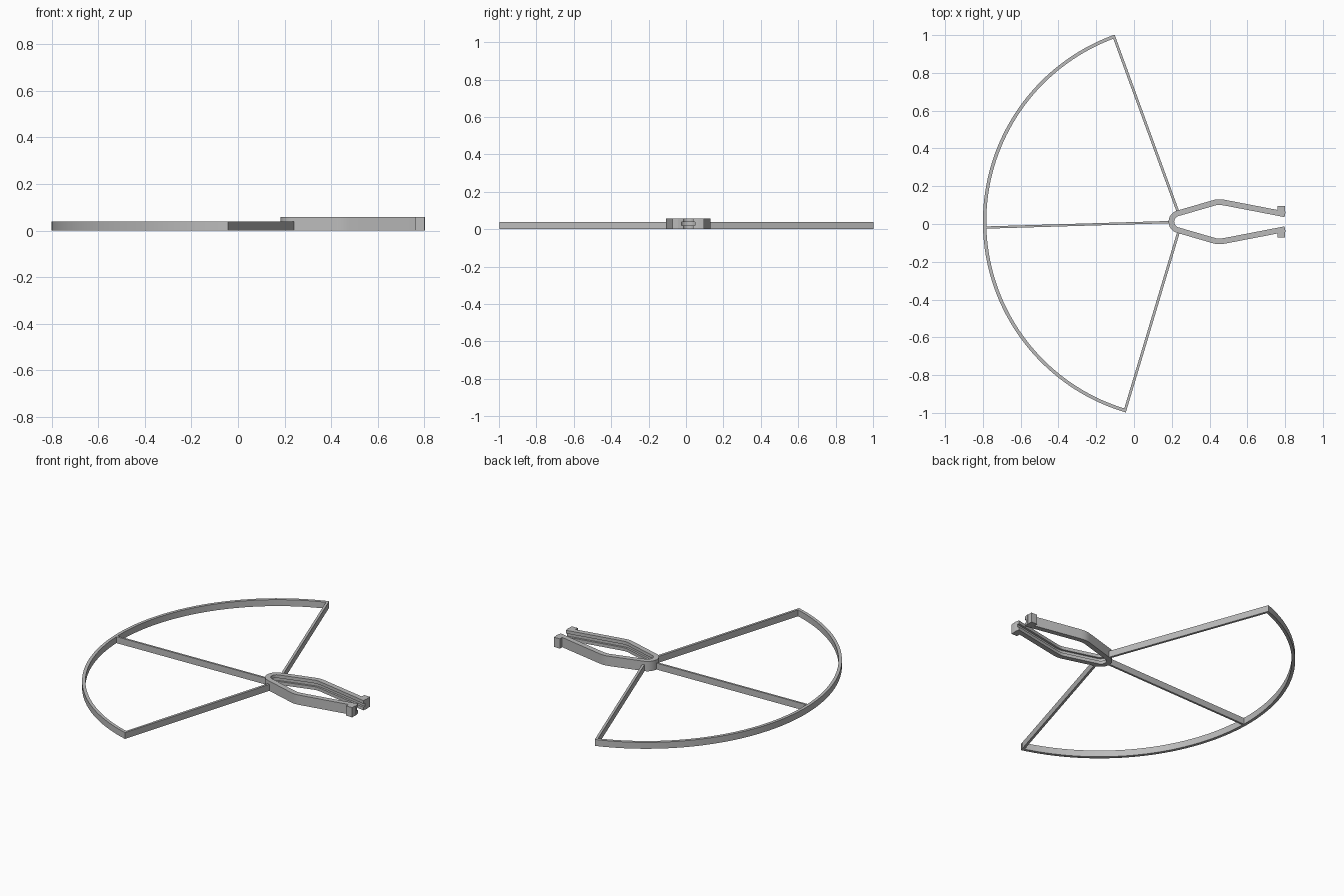
import bpy
import math
from mathutils import Vector

if "Cube" in bpy.data.objects:
    bpy.data.objects.remove(bpy.data.objects["Cube"], do_unlink=True)

grey = bpy.data.materials.new("plain_grey")
grey.use_nodes = True
COLOUR = (0.5, 0.5, 0.5, 1)
grey.diffuse_color = COLOUR
grey.node_tree.nodes["Principled BSDF"].inputs["Base Color"].default_value = COLOUR

HUB = Vector((0.252, 0.012))
RADIUS = 1.052        # outer radius of the rim
FRAME_H = 0.038
CLIP_H = 0.058
START, END = math.radians(109.7), math.radians(253.7)


def polar(centre, r, a):
    return centre + Vector((math.cos(a), math.sin(a))) * r


def sweep(name, path, section):
    """Sweep a closed (offset, z) section along a flat path with mitred corners."""
    verts, faces = [], []
    n = len(section)
    for i, p in enumerate(path):
        d_in = (p - path[max(i - 1, 0)]).normalized()
        d_out = (path[min(i + 1, len(path) - 1)] - p).normalized()
        d = (d_in + d_out).normalized()
        ref = d_out if d_out.length else d_in
        side = Vector((-d.y, d.x)) / d.dot(ref)
        verts += [(*(p + side * o), z) for o, z in section]
    for i in range(len(path) - 1):
        for j in range(n):
            k = (j + 1) % n
            faces.append((i * n + j, i * n + k, (i + 1) * n + k, (i + 1) * n + j))
    faces.append(tuple(reversed(range(n))))
    faces.append(tuple(range(len(verts) - n, len(verts))))
    mesh = bpy.data.meshes.new(name)
    mesh.from_pydata(verts, [], faces)
    mesh.materials.append(grey)
    obj = bpy.data.objects.new(name, mesh)
    bpy.context.collection.objects.link(obj)
    bpy.ops.object.select_all(action="DESELECT")
    obj.select_set(True)
    bpy.context.view_layer.objects.active = obj
    bpy.ops.object.mode_set(mode="EDIT")
    bpy.ops.mesh.select_all(action="SELECT")
    bpy.ops.mesh.normals_make_consistent(inside=False)
    bpy.ops.object.mode_set(mode="OBJECT")
    bpy.ops.object.shade_smooth_by_angle(angle=math.radians(20))
    return obj


def bar(width, height):
    w = width / 2
    return [(-w, 0), (w, 0), (w, height), (-w, height)]


# Curved outer rim
STEPS = 72
rim_path = [polar(HUB, RADIUS - 0.009, START + (END - START) * i / STEPS)
            for i in range(STEPS + 1)]
sweep("outer_rim", rim_path, bar(0.018, FRAME_H))

# Three radial spokes
inset = 0.007 / RADIUS
for name, angle, width in (("left_spoke", START + inset, 0.014),
                           ("middle_spoke", (START + END) / 2, 0.012),
                           ("right_spoke", END - inset, 0.014)):
    ends = [polar(HUB, 0.062, angle), polar(HUB, RADIUS - 0.01, angle)]
    sweep(name, ends, bar(width, FRAME_H))

# Spring clip: rounded back, bowed arms, groove along the inner face
axis = HUB.y
bend = Vector((0.244, axis))
back = [polar(bend, 0.046, math.radians(105 + 150 * i / 20)) for i in range(21)]
arm = [(0.80, 0.039), (0.76, 0.047), (0.48, 0.101), (0.465, 0.103),
       (0.45, 0.104), (0.435, 0.103), (0.42, 0.099)]
upper = [Vector((x, axis + y)) for x, y in arm]
lower = [Vector((x, axis - y)) for x, y in reversed(arm)]
T, G = 0.015, 0.003    # half wall thickness, groove floor
channel = [(-T, 0), (-T, CLIP_H), (T, CLIP_H), (T, 0.039),
           (G, 0.039), (G, 0.019), (T, 0.019), (T, 0)]
sweep("spring_clip", upper + back + lower, channel)

# Finger tabs on the arm tips
for name, s in (("left_clip_tab", 1), ("right_clip_tab", -1)):
    mid = axis + s * 0.065
    sweep(name, [Vector((0.761, mid)), Vector((0.80, mid))], bar(0.038, CLIP_H))
